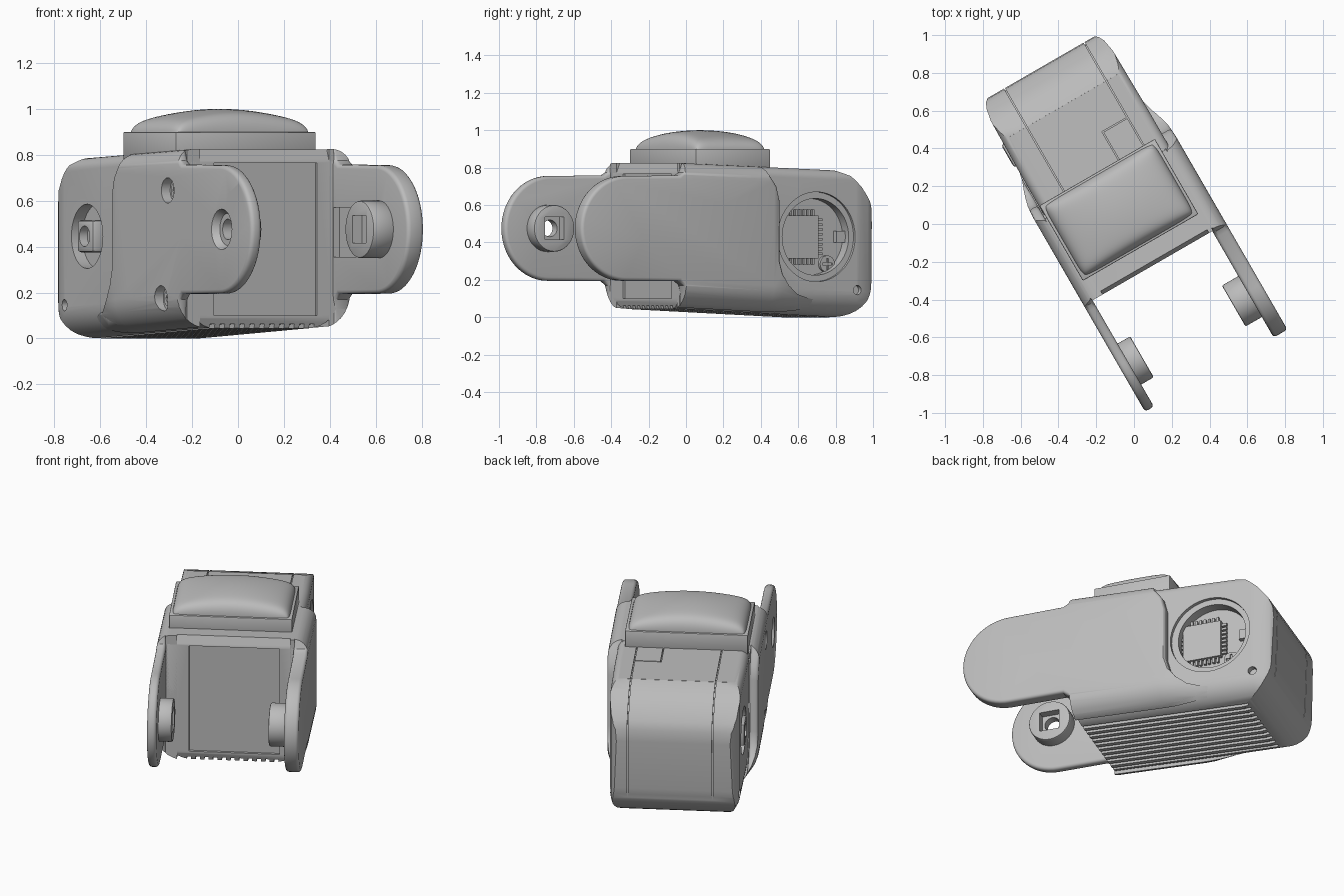
import bpy, bmesh, math
from mathutils import Matrix, Vector

cube = bpy.data.objects.get("Cube")
if cube:
    bpy.data.objects.remove(cube, do_unlink=True)

grey = bpy.data.materials.new("plain_grey")
grey.use_nodes = True
grey.diffuse_color = (0.5, 0.5, 0.5, 1)
grey.node_tree.nodes["Principled BSDF"].inputs["Base Color"].default_value = (0.5, 0.5, 0.5, 1)
parts = []
MID = -0.011      # side-to-side centre of the body
ARM_Y, ARM_Z, ARM_R = -0.61, 0.475, 0.28


def make(name, bm, keep=True):
    bmesh.ops.recalc_face_normals(bm, faces=bm.faces)
    me = bpy.data.meshes.new(name)
    bm.to_mesh(me)
    bm.free()
    me.materials.append(grey)
    ob = bpy.data.objects.new(name, me)
    bpy.context.scene.collection.objects.link(ob)
    if keep:
        parts.append(ob)
    else:
        ob.hide_render = True
    return ob


def prism(name, pts, x0, x1, keep=True):
    """Extrude a (y, z) outline across x."""
    bm = bmesh.new()
    a = [bm.verts.new((x0, y, z)) for y, z in pts]
    b = [bm.verts.new((x1, y, z)) for y, z in pts]
    n = len(pts)
    bm.faces.new(a)
    bm.faces.new(b[::-1])
    for i in range(n):
        bm.faces.new((a[i], b[i], b[(i + 1) % n], a[(i + 1) % n]))
    return make(name, bm, keep)


def box(name, x0, x1, y0, y1, z0, z1, keep=True):
    return prism(name, [(y0, z0), (y1, z0), (y1, z1), (y0, z1)], x0, x1, keep)


def disc(name, x0, x1, y, z, r, keep=True, r2=None, n=48):
    """Cylinder or cone lying along x."""
    bm = bmesh.new()
    m = Matrix.Translation(((x0 + x1) / 2, y, z)) @ Matrix.Rotation(math.pi / 2, 4, 'Y')
    bmesh.ops.create_cone(bm, cap_ends=True, segments=n, radius1=r,
                          radius2=r if r2 is None else r2, depth=x1 - x0, matrix=m)
    return make(name, bm, keep)


def arc(cy, cz, r, a0, a1, n):
    return [(cy + r * math.cos(math.radians(a0 + (a1 - a0) * i / n)),
             cz + r * math.sin(math.radians(a0 + (a1 - a0) * i / n))) for i in range(n + 1)]


def tube(name, sections, r_top, r_bot):
    """Loft rounded sections (y, half width) along y, with sloping top and bottom."""
    bm = bmesh.new()
    rings = []
    for y, w in sections:
        t = (y + 0.24) / 0.97
        z0, z1 = 0.045 * (1 - t), 0.825 - 0.04 * t
        ring = (arc(w - r_top, z1 - r_top, r_top, 0, 90, 8)
                + arc(r_top - w, z1 - r_top, r_top, 90, 180, 8)
                + arc(r_bot - w, z0 + r_bot, r_bot, 180, 270, 8)
                + arc(w - r_bot, z0 + r_bot, r_bot, 270, 360, 8))
        rings.append([bm.verts.new((MID + x, y, z)) for x, z in ring])
    n = len(rings[0])
    for a, b in zip(rings, rings[1:]):
        for i in range(n):
            bm.faces.new((a[i], a[(i + 1) % n], b[(i + 1) % n], b[i]))
    bm.faces.new(rings[0])
    bm.faces.new(rings[-1][::-1])
    return make(name, bm, False)


def bake(ob):
    dg = bpy.context.evaluated_depsgraph_get()
    me = bpy.data.meshes.new_from_object(ob.evaluated_get(dg))
    ob.modifiers.clear()
    ob.data = me


def boolean(ob, other, op='DIFFERENCE'):
    mod = ob.modifiers.new("cut", 'BOOLEAN')
    mod.operation, mod.object, mod.solver = op, other, 'EXACT'
    bake(ob)
    bpy.data.objects.remove(other, do_unlink=True)


def bevel(ob, width, segments=3):
    mod = ob.modifiers.new("bevel", 'BEVEL')
    mod.width, mod.segments = width, segments
    mod.limit_method, mod.angle_limit = 'ANGLE', math.radians(45)
    bake(ob)


# Main housing: side outline trimmed by a rounded loft
back = arc(0.755, 0.2, 0.2, -90, 0, 8) + [(0.965, 0.5), (0.96, 0.57), (0.94, 0.62),
                                          (0.88, 0.695), (0.81, 0.755), (0.73, 0.784)]
body = prism("housing", [(-0.24, 0.09), (-0.19, -0.05), (0.72, -0.05)] + back
             + [(0.7, 0.9), (-0.19, 0.9), (-0.24, 0.77)], -0.5, 0.5)
boolean(body, tube("trim", [(-0.3, 0.378), (0.5, 0.378), (0.85, 0.373), (0.92, 0.36),
                            (0.95, 0.345), (0.97, 0.32)], 0.05, 0.14), 'INTERSECT')
# Front panel recess and cooling grooves underneath
boolean(body, box("cut", -0.26, 0.26, -0.3, -0.225, 0.1, 0.765, False))
for i in range(11):
    x = MID + (i - 5) * 0.05
    boolean(body, prism("cut", [(-0.3, -0.1), (0.85, -0.1), (0.77, 0.02), (-0.3, 0.066)],
                        x - 0.012, x + 0.012, False))
# Seams of the cover that wraps over the back
line = [(0.955, 0.12)] + back[8:] + [(0.33, 0.799)]
ring = [(0.4 + (y - 0.4) * 1.04, 0.4 + (z - 0.4) * 1.04) for y, z in line]
ring += [(0.4 + (y - 0.4) * 0.98, 0.4 + (z - 0.4) * 0.975) for y, z in line[::-1]]
for x in (-0.235, 0.252):
    boolean(body, prism("cut", ring, x - 0.003, x + 0.003, False))
boolean(body, box("cut", 0.1, 0.252, 0.502, 0.508, 0.78, 0.9, False))
boolean(body, box("cut", 0.097, 0.103, 0.33, 0.508, 0.78, 0.9, False))
boolean(body, box("cut", -0.235, 0.252, 0.94, 1.0, 0.117, 0.123, False))
# Round bays in the two sides and small pin holes
boolean(body, disc("cut", 0.345, 0.5, 0.595, 0.43, 0.24, False))
boolean(body, disc("cut", 0.28, 0.5, 0.6, 0.43, 0.205, False))
boolean(body, disc("cut", -0.5, -0.33, 0.645, 0.445, 0.14, False))
for x0, x1 in ((-0.5, -0.35), (0.33, 0.5)):
    boolean(body, disc("cut", x0, x1, 0.85, 0.145, 0.025, False, n=20))

# Side shells carrying the two arms
outline = ([(-0.24, -0.05), (-0.24, 0.13), (-0.25, 0.17), (-0.28, 0.193)]
           + arc(ARM_Y, ARM_Z, ARM_R, 270, 90, 32)
           + [(-0.28, 0.758), (-0.25, 0.775), (-0.235, 0.81), (-0.2, 0.9), (0.2, 0.9),
              (0.27, 0.77), (0.32, 0.7), (0.34, 0.62), (0.34, 0.3), (0.36, 0.23),
              (0.4, 0.17), (0.46, 0.125), (0.55, 0.1), (0.85, 0.07), (0.85, -0.05)])
envelope = [(-1, 0.435), (0.3, 0.435), (0.36, 0.43), (0.5, 0.395), (0.58, 0.38), (0.95, 0.365)]
shells = {}
for name, x0, x1, face in (("right_shell_and_arm", -0.446, -0.392, -0.446),
                           ("left_shell_and_arm", 0.34, 0.424, 0.424)):
    shell = prism(name, outline, x0, x1)
    bevel(shell, 0.018)
    boolean(shell, tube("trim", envelope, 0.08, 0.15), 'INTERSECT')
    shells[name] = shell
    # Thick root that joins the shell to the housing
    inner = (-0.395, -0.33) if face < 0 else (0.32, 0.345)
    root = prism(name + "_root", [(-0.24, 0.0), (-0.24, 0.9), (0.2, 0.9), (0.32, 0.7),
                                  (0.34, 0.3), (0.46, 0.125), (0.6, 0.09), (0.6, 0.0)], *inner)
    boolean(root, tube("trim", envelope, 0.08, 0.15), 'INTERSECT')

# Pivot bosses
right_boss = disc("right_pivot_boss", -0.4, -0.315, -0.63, ARM_Z, 0.125)
left_boss = disc("left_pivot_boss", 0.24, 0.35, -0.64, ARM_Z, 0.125)
for boss in (right_boss, left_boss):
    bevel(boss, 0.008, 2)
boolean(right_boss, box("cut", -0.365, -0.2, -0.69, -0.57, 0.415, 0.535, False))
boolean(left_boss, box("cut", 0.2, 0.29, -0.7, -0.58, 0.415, 0.535, False))
boolean(right_boss, disc("cut", -0.5, -0.2, -0.63, ARM_Z, 0.045, False, n=32))

# Countersunk pivot hole, screw holes and cable channel
right = shells["right_shell_and_arm"]
boolean(right, disc("cut", -0.5, -0.3, -0.63, ARM_Z, 0.045, False, n=32))
boolean(right, disc("cut", -0.449, -0.415, -0.63, ARM_Z, 0.09, False, r2=0.07))
for y, z in ((-0.16, 0.645), (-0.1, 0.175)):
    boolean(right, disc("cut", -0.5, -0.402, y, z, 0.055, False, n=32))
    screw = disc("side_screw", -0.41, -0.396, y, z, 0.035, n=24)
    boolean(screw, disc("cut", -0.5, -0.402, y, z, 0.018, False, n=6))
boolean(shells["left_shell_and_arm"],
        box("cut", 0.3, 0.37, -0.62, -0.243, 0.355, 0.57, False))

# Square drive shaft in the right bay
shaft = box("drive_shaft", -0.4, -0.32, 0.575, 0.715, 0.375, 0.515)
bevel(shaft, 0.015, 2)
boolean(shaft, disc("cut", -0.5, -0.36, 0.645, 0.445, 0.045, False, n=24))

# Circuit chip with pins, screw and tab in the left bay
box("chip", 0.27, 0.31, 0.41, 0.64, 0.315, 0.545)
for i in range(8):
    s = (i - 3.5) * 0.026
    for dy, dz in ((0.13, s), (-0.13, s), (s, 0.13), (s, -0.13)):
        y, z = 0.525 + dy, 0.43 + dz
        w, h = (0.017, 0.007) if abs(dy) == 0.13 else (0.007, 0.017)
        box("chip_pin", 0.27, 0.297, y - w, y + w, z - h, z + h)
bay_screw = disc("bay_screw", 0.27, 0.3, 0.7, 0.285, 0.045, n=24)
boolean(bay_screw, box("cut", 0.292, 0.4, 0.67, 0.73, 0.279, 0.291, False))
boolean(bay_screw, box("cut", 0.292, 0.4, 0.694, 0.706, 0.255, 0.315, False))
box("bay_tab", 0.27, 0.31, 0.75, 0.81, 0.4, 0.46)

# Top button: straight base and pillowed dome
CX, CY, HX, HY = -0.032, 0.105, 0.353, 0.23
base = box("button_base", CX - HX, CX + HX, CY - HY, CY + HY, 0.78, 0.9)
bevel(base, 0.006, 2)
N = 32
bm = bmesh.new()
bmesh.ops.create_grid(bm, x_segments=N, y_segments=N, size=1)
for v in bm.verts:
    s, t = math.sin(v.co.x * math.pi / 2), math.sin(v.co.y * math.pi / 2)
    edge = (max(0, 1 - abs(s) ** 14) * max(0, 1 - abs(t) ** 10)) ** 0.5
    z = 0.893 + edge * (0.037 + 0.07 * (1 - 0.8 * s * s) * (1 - 0.35 * t * t))
    # Squeeze the outline into rounded corners
    k = 1 - 0.035 * (s * t) ** 8
    v.co = Vector((CX + s * k * (HX - 0.015), CY + t * k * (HY - 0.012), z))
make("button_dome", bm)

# Smooth shading and final heading of the whole device
bpy.ops.object.select_all(action='DESELECT')
for ob in parts:
    ob.rotation_euler.z = math.radians(30)
    ob.select_set(True)
bpy.context.view_layer.objects.active = body
bpy.ops.object.shade_smooth_by_angle(angle=math.radians(32))
